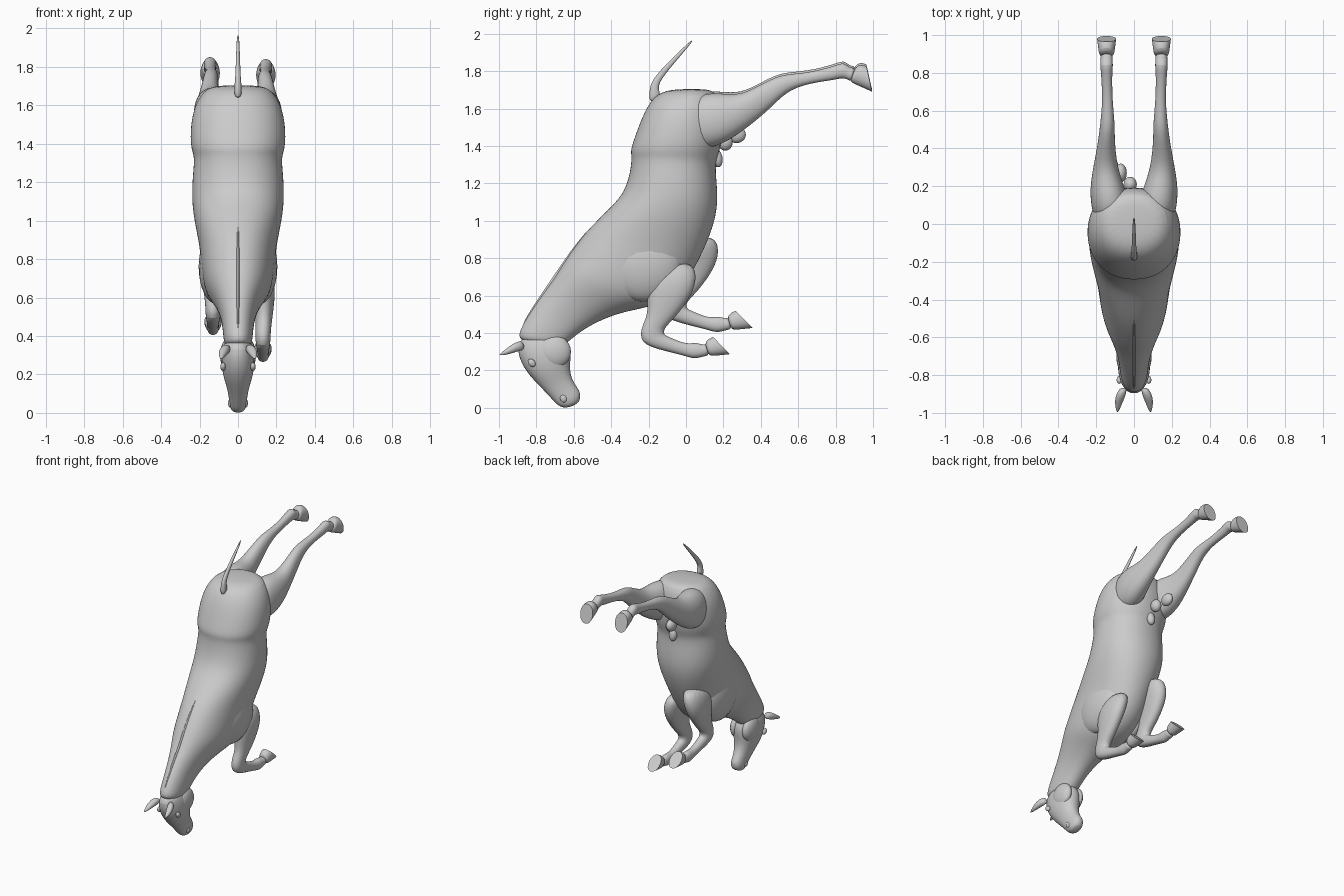
import bpy, bmesh, math
from mathutils import Vector


def loft(name, sections, sides=16, dx=0, dy=0, dz=0, mirror=1, hard_end=False, power=0.92):
    """Sections: (top y, top z, underside y, underside z, centre x, half width)."""
    bm = bmesh.new()
    crease = bm.edges.layers.float.new("crease_edge")
    rings = []
    for ay, az, by, bz, cx, w in sections:
        a, b = Vector((0, ay, az)), Vector((0, by, bz))
        mid, half = (a + b) / 2, (a - b) / 2 * 1.03
        ring = []
        for i in range(sides):
            t = 2 * math.pi * i / sides
            c, s = math.cos(t), math.sin(t)
            c = math.copysign(abs(c) ** power, c)
            s = math.copysign(abs(s) ** power, s)
            x = (cx + s * w * 1.03) * mirror
            p = mid + half * c
            ring.append(bm.verts.new((x + dx, p.y + dy, p.z + dz)))
        rings.append(ring)
    for r, q in zip(rings, rings[1:]):
        for i in range(sides):
            j = (i + 1) % sides
            bm.faces.new((r[i], r[j], q[j], q[i]))
    bm.faces.new(rings[0])
    end = bm.faces.new(rings[-1])
    if hard_end:
        for e in end.edges:
            e[crease] = 1.0
    bmesh.ops.recalc_face_normals(bm, faces=bm.faces)
    return finish(name, bm, 2)


def finish(name, bm, levels=0):
    me = bpy.data.meshes.new(name)
    bm.to_mesh(me)
    bm.free()
    for p in me.polygons:
        p.use_smooth = True
    ob = bpy.data.objects.new(name, me)
    bpy.context.collection.objects.link(ob)
    if levels:
        m = ob.modifiers.new("smooth", 'SUBSURF')
        m.levels = m.render_levels = levels
    bpy.context.view_layer.objects.active = ob
    ob.select_set(True)
    bpy.ops.object.shade_smooth_by_angle(angle=math.radians(40))
    ob.select_set(False)
    return ob


def blob(name, loc, size, tilt=0):
    bm = bmesh.new()
    bmesh.ops.create_uvsphere(bm, u_segments=20, v_segments=12, radius=1)
    ob = finish(name, bm)
    ob.location, ob.scale, ob.rotation_euler = loc, size, (tilt, 0, 0)
    return ob


# Rump, barrel, shoulders and neck in one loft (rump first)
torso = [
    (-.08, 1.705, .10, 1.705, 0, .11), (-.17, 1.67, .16, 1.69, 0, .175),
    (-.225, 1.57, .19, 1.60, 0, .23), (-.265, 1.46, .19, 1.45, 0, .245),
    (-.295, 1.375, .175, 1.37, 0, .24), (-.285, 1.345, .155, 1.32, 0, .222),
    (-.295, 1.25, .155, 1.25, 0, .23), (-.33, 1.14, .17, 1.10, 0, .238),
    (-.42, 1.05, .14, .96, 0, .225), (-.53, .94, .07, .80, 0, .195),
    (-.61, .83, -.02, .64, 0, .185), (-.66, .755, -.16, .545, 0, .17),
    (-.70, .69, -.32, .52, 0, .135), (-.76, .61, -.45, .475, 0, .10),
    (-.83, .51, -.55, .42, 0, .08), (-.89, .41, -.62, .365, 0, .075),
    (-.895, .35, -.67, .32, 0, .065)]
loft("body_and_neck", torso, sides=20)

# Head from poll to muzzle
head = [
    (-.86, .39, -.70, .41, 0, .045), (-.905, .335, -.645, .375, 0, .075),
    (-.885, .245, -.61, .31, 0, .088), (-.835, .17, -.625, .225, 0, .078),
    (-.77, .105, -.615, .16, 0, .056), (-.71, .04, -.585, .11, 0, .046),
    (-.68, .008, -.562, .08, 0, .045), (-.64, -.003, -.57, .02, 0, .032)]
loft("head", head)

# Hind leg: thigh, hock, cannon, fetlock, pastern
hind = [
    (.00, 1.65, -.04, 1.40, .12, .08), (.14, 1.69, .12, 1.38, .13, .105),
    (.27, 1.665, .23, 1.43, .15, .075), (.37, 1.71, .33, 1.50, .15, .055),
    (.46, 1.76, .45, 1.60, .145, .042), (.53, 1.783, .535, 1.69, .14, .038),
    (.65, 1.79, .645, 1.733, .14, .026), (.79, 1.825, .785, 1.752, .145, .028),
    (.845, 1.85, .84, 1.765, .145, .034), (.875, 1.815, .865, 1.755, .145, .03),
    (.91, 1.82, .885, 1.742, .145, .036)]
hind_hoof = [
    (.90, 1.815, .875, 1.745, .145, .036), (.93, 1.838, .895, 1.735, .145, .042),
    (.965, 1.825, .995, 1.69, .145, .05)]

# Folded front leg: upper arm, forearm, knee, cannon, pastern
fore = [
    (-.22, .76, .03, .79, .10, .06), (-.21, .66, .06, .70, .125, .068),
    (-.205, .57, .03, .60, .135, .055), (-.205, .49, -.06, .48, .135, .042),
    (-.24, .43, -.12, .425, .13, .04), (-.245, .345, -.12, .39, .13, .038),
    (-.14, .31, -.09, .378, .13, .034), (-.01, .28, .0, .338, .13, .026),
    (.045, .26, .055, .35, .13, .033), (.09, .275, .09, .335, .13, .028),
    (.13, .28, .105, .345, .13, .034)]
fore_hoof = [
    (.12, .277, .10, .34, .13, .034), (.155, .278, .115, .365, .13, .04),
    (.235, .287, .145, .378, .13, .045)]

for side, m in (("right", 1), ("left", -1)):
    up = 0 if m > 0 else .01
    loft("hind_leg_" + side, hind, mirror=m, dz=up)
    loft("hind_hoof_" + side, hind_hoof, mirror=m, dz=up, hard_end=True)
    sy, sz = (0, 0) if m > 0 else (.12, .14)
    loft("front_leg_" + side, fore, mirror=m, dy=sy, dz=sz)
    loft("front_hoof_" + side, fore_hoof, mirror=m, dy=sy, dz=sz, hard_end=True)
    # Shoulder muscle
    blob("shoulder_" + side, (.115 * m, -.22, .76), (.09, .20, .19), .5)
    # Ear, eye, nostril and cheek
    ear = [(-.87, .36, -.86, .31, .055, .02), (-.91, .355, -.90, .30, .07, .028),
           (-.95, .325, -.945, .285, .082, .022), (-1.0, .285, -.998, .278, .088, .004)]
    loft("ear_" + side, ear, sides=8, mirror=m)
    blob("eye_" + side, (.078 * m, -.825, .24), (.014, .024, .018), -.8)
    blob("nostril_" + side, (.04 * m, -.655, .05), (.012, .018, .022), .3)
    blob("cheek_" + side, (.05 * m, -.705, .30), (.043, .09, .088))

# Tail
loft("tail", [(-.20, 1.62, -.13, 1.66, 0, .022), (-.197, 1.70, -.145, 1.70, 0, .02),
              (-.185, 1.75, -.145, 1.735, 0, .015), (-.115, 1.83, -.09, 1.81, 0, .012),
              (-.03, 1.912, -.015, 1.897, 0, .009), (.033, 1.97, .04, 1.964, 0, .005)], sides=8)

# Mane ridge along the crest
loft("mane_ridge", [(-.45, 1.03, -.40, .98, 0, .01), (-.575, .905, -.53, .87, 0, .012),
                    (-.72, .69, -.67, .66, 0, .012), (-.84, .515, -.79, .48, 0, .01),
                    (-.89, .42, -.84, .40, 0, .008)], sides=8)

# Belly details between the hind legs
blob("sheath", (-.01, .165, 1.335), (.03, .03, .05), .2)
blob("groin_right", (-.02, .21, 1.42), (.035, .04, .045))
blob("groin_left", (-.07, .27, 1.46), (.032, .05, .045))
